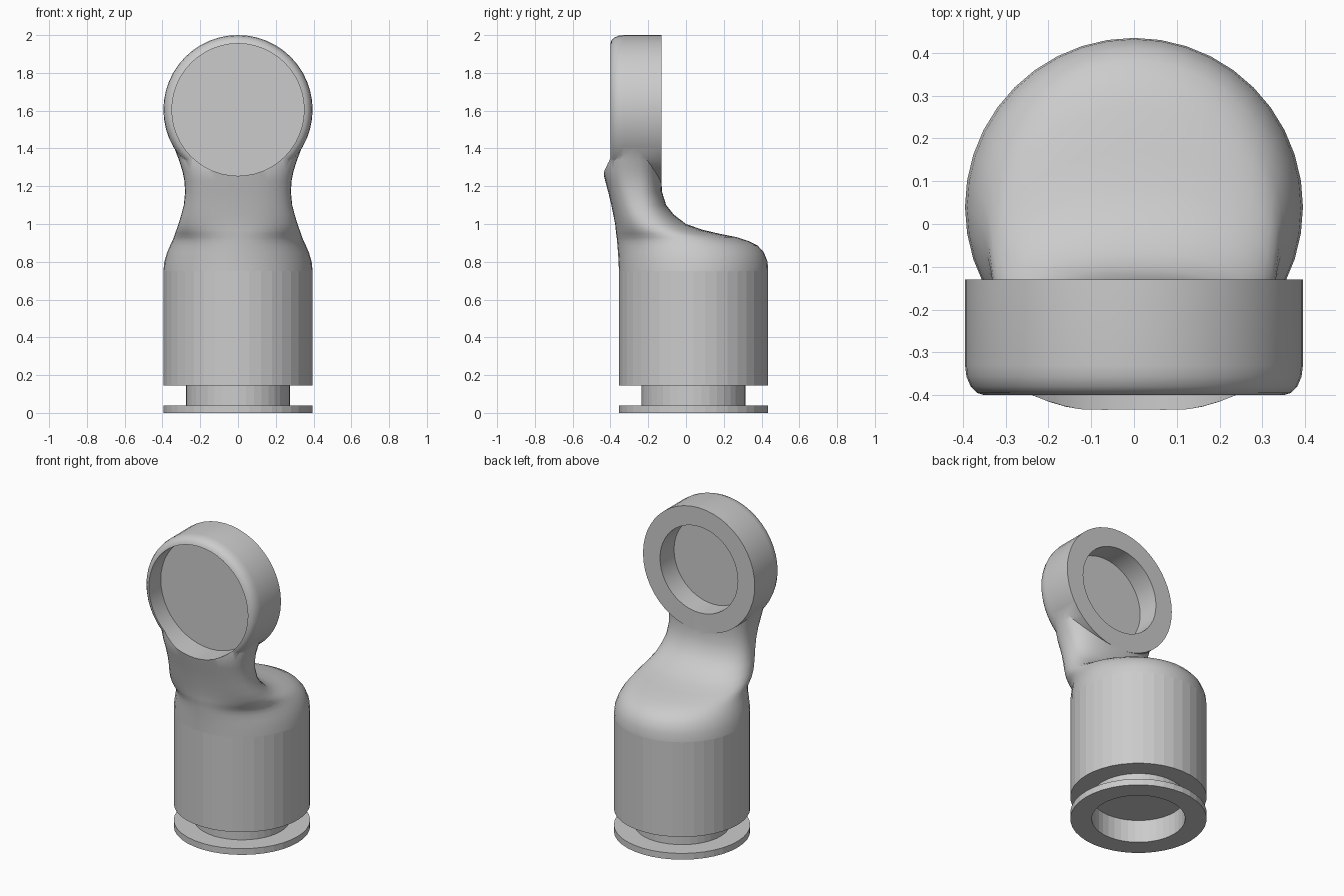
import bpy, bmesh
from math import cos, sin, pi
from mathutils import Vector

cube = bpy.data.objects.get("Cube")
if cube:
    bpy.data.objects.remove(cube, do_unlink=True)

SEGMENTS = 40
BODY_Y = 0.04       # axis of the lower body
RADIUS = 0.395
HOLE = 0.275
HEAD_Z = 1.605      # axis of the ring-shaped head

grey = bpy.data.materials.new("plain_grey")
grey.use_nodes = True
colour = (0.6, 0.6, 0.6, 1)
grey.diffuse_color = colour
grey.node_tree.nodes["Principled BSDF"].inputs["Base Color"].default_value = colour


def loft(name, rings):
    """Bridge a list of rings and cap both ends."""
    bm = bmesh.new()
    loops = [[bm.verts.new(p) for p in ring] for ring in rings]
    n = len(loops[0])
    for a, b in zip(loops, loops[1:]):
        for i in range(n):
            j = (i + 1) % n
            bm.faces.new((a[i], a[j], b[j], b[i]))
    bm.faces.new(loops[0][::-1])
    bm.faces.new(loops[-1])
    bmesh.ops.recalc_face_normals(bm, faces=bm.faces)
    mesh = bpy.data.meshes.new(name)
    bm.to_mesh(mesh)
    bm.free()
    mesh.materials.append(grey)
    obj = bpy.data.objects.new(name, mesh)
    bpy.context.collection.objects.link(obj)
    return obj


def turn_z(name, profile):
    """Stack of circles on the body axis, profile is (radius, z)."""
    angles = [2 * pi * i / SEGMENTS for i in range(SEGMENTS)]
    return loft(name, [[Vector((r * cos(a), BODY_Y + r * sin(a), z)) for a in angles]
                       for r, z in profile])


def turn_y(name, profile):
    """Stack of circles on the head axis, profile is (radius, y)."""
    n = SEGMENTS + 8
    angles = [2 * pi * i / n for i in range(n)]
    return loft(name, [[Vector((r * cos(a), y, HEAD_Z + r * sin(a))) for a in angles]
                       for r, y in profile])


def section(z, front, back, half, power):
    """Rounded horizontal slice of the body."""
    mid, depth = (front + back) / 2, (back - front) / 2
    ring = []
    for i in range(SEGMENTS):
        a = 2 * pi * i / SEGMENTS
        c, s = cos(a), sin(a)
        x = half * abs(c) ** (2 / power) * (1 if c > 0 else -1)
        y = depth * abs(s) ** (2 / power) * (1 if s > 0 else -1)
        ring.append(Vector((x, mid + y, z)))
    return ring


def combine(target, tool, operation):
    mod = target.modifiers.new(operation.lower(), "BOOLEAN")
    mod.operation, mod.object, mod.solver = operation, tool, "EXACT"
    bpy.context.view_layer.objects.active = target
    bpy.ops.object.modifier_apply(modifier=mod.name)
    bpy.data.objects.remove(tool, do_unlink=True)


# Body: cylinder flowing through a bent neck into the head (z, front, back, half width)
rows = [
    (0.145, -0.355, 0.435, 0.395), (0.75, -0.355, 0.435, 0.395),
    (0.80, -0.357, 0.432, 0.39), (0.85, -0.36, 0.412, 0.375),
    (0.885, -0.363, 0.38, 0.36), (0.91, -0.365, 0.33, 0.348),
    (0.93, -0.367, 0.27, 0.34), (0.95, -0.37, 0.17, 0.333),
    (0.97, -0.372, 0.085, 0.326), (1.0, -0.375, 0.0, 0.315),
    (1.05, -0.385, -0.065, 0.3), (1.1, -0.395, -0.105, 0.287),
    (1.17, -0.412, -0.127, 0.28), (1.23, -0.428, -0.13, 0.284),
    (1.28, -0.44, -0.13, 0.294), (1.34, -0.435, -0.13, 0.313),
    (1.41, -0.42, -0.13, 0.34), (1.5, -0.402, -0.132, 0.372),
    (1.58, -0.39, -0.135, 0.385),
]
body = loft("body", [section(*row, 2 + 0.6 * min(1, max(0, (row[0] - 0.9) / 0.3)))
                     for row in rows])

# Head: thick disc with a rounded front rim, hollowed from both sides
bevel = [(0.35 + 0.045 * sin(t * pi / 8), -0.33 - 0.07 * cos(t * pi / 8)) for t in range(5)]
combine(body, turn_y("head", bevel + [(RADIUS, -0.13)]), "UNION")
combine(body, turn_y("front_recess", [(0.35, -0.6), (0.35, -0.28)]), "DIFFERENCE")
combine(body, turn_y("back_bore", [(HOLE, -0.5), (HOLE, 0.1)]), "DIFFERENCE")

# Thin disc closing the head opening
turn_y("head_disc", [(HOLE, -0.28), (HOLE, -0.272)])

# Foot: flange and thin-walled collar, open from below
foot = turn_z("foot", [(RADIUS, 0), (RADIUS, 0.04), (HOLE, 0.04), (HOLE, 0.145)])
combine(foot, turn_z("foot_bore", [(HOLE - 0.004, -0.1), (HOLE - 0.004, 0.3)]), "DIFFERENCE")

# Smooth the flowing surfaces, keep the lower cylinder faceted
bpy.ops.object.select_all(action="DESELECT")
body.select_set(True)
bpy.context.view_layer.objects.active = body
bpy.ops.object.shade_smooth_by_angle(angle=pi / 6)
for face in body.data.polygons:
    if face.center.z < 0.75:
        face.use_smooth = False
